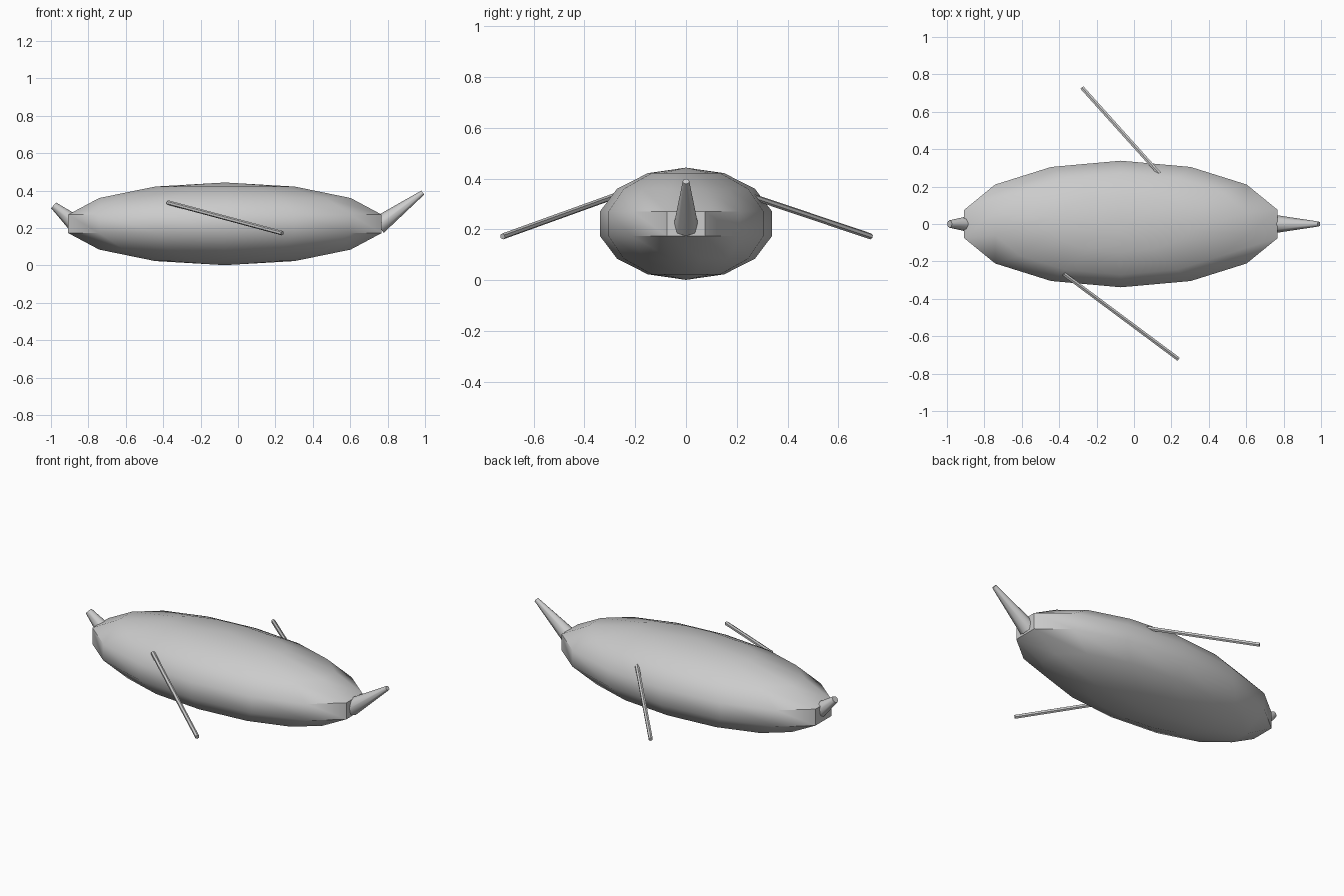
import bpy, bmesh
from mathutils import Vector, Matrix

if "Cube" in bpy.data.objects:
    bpy.data.objects.remove(bpy.data.objects["Cube"])


def finish(name, bm, angle):
    mesh = bpy.data.meshes.new(name)
    bm.to_mesh(mesh)
    bm.free()
    ob = bpy.data.objects.new(name, mesh)
    bpy.context.collection.objects.link(ob)
    bpy.ops.object.select_all(action='DESELECT')
    ob.select_set(True)
    bpy.context.view_layer.objects.active = ob
    bpy.ops.object.shade_smooth_by_angle(angle=angle)
    return ob


def rod(name, start, end, r_start, r_end, sides, angle=0.8):
    # tapered rod between two points
    a, b = Vector(start), Vector(end)
    d = b - a
    m = Matrix.Translation((a + b) / 2) @ d.to_track_quat('Z', 'Y').to_matrix().to_4x4()
    bm = bmesh.new()
    bmesh.ops.create_cone(bm, cap_ends=True, segments=sides, radius1=r_start,
                          radius2=r_end, depth=d.length, matrix=m)
    return finish(name, bm, angle)


# body: squashed low-poly sphere, poles up and down
bm = bmesh.new()
bmesh.ops.create_uvsphere(bm, u_segments=14, v_segments=7, radius=1,
                          matrix=Matrix.Translation((-0.07, 0, 0.222))
                          @ Matrix.Diagonal((0.882, 0.347, 0.221, 1)))
finish("body", bm, 0.8)

# upturned pointed ends
rod("long_horn", (0.75, 0, 0.213), (0.988, 0, 0.389), 0.049, 0.013, 8)
rod("short_horn", (-0.87, 0, 0.222), (-0.986, 0, 0.321), 0.046, 0.02, 8)

# poles reaching down and out from each side
rod("front_pole", (-0.375, -0.267, 0.336), (0.237, -0.722, 0.172), 0.012, 0.012, 6, 0.5)
rod("back_pole", (0.135, 0.27, 0.326), (-0.277, 0.728, 0.172), 0.012, 0.012, 6, 0.5)
